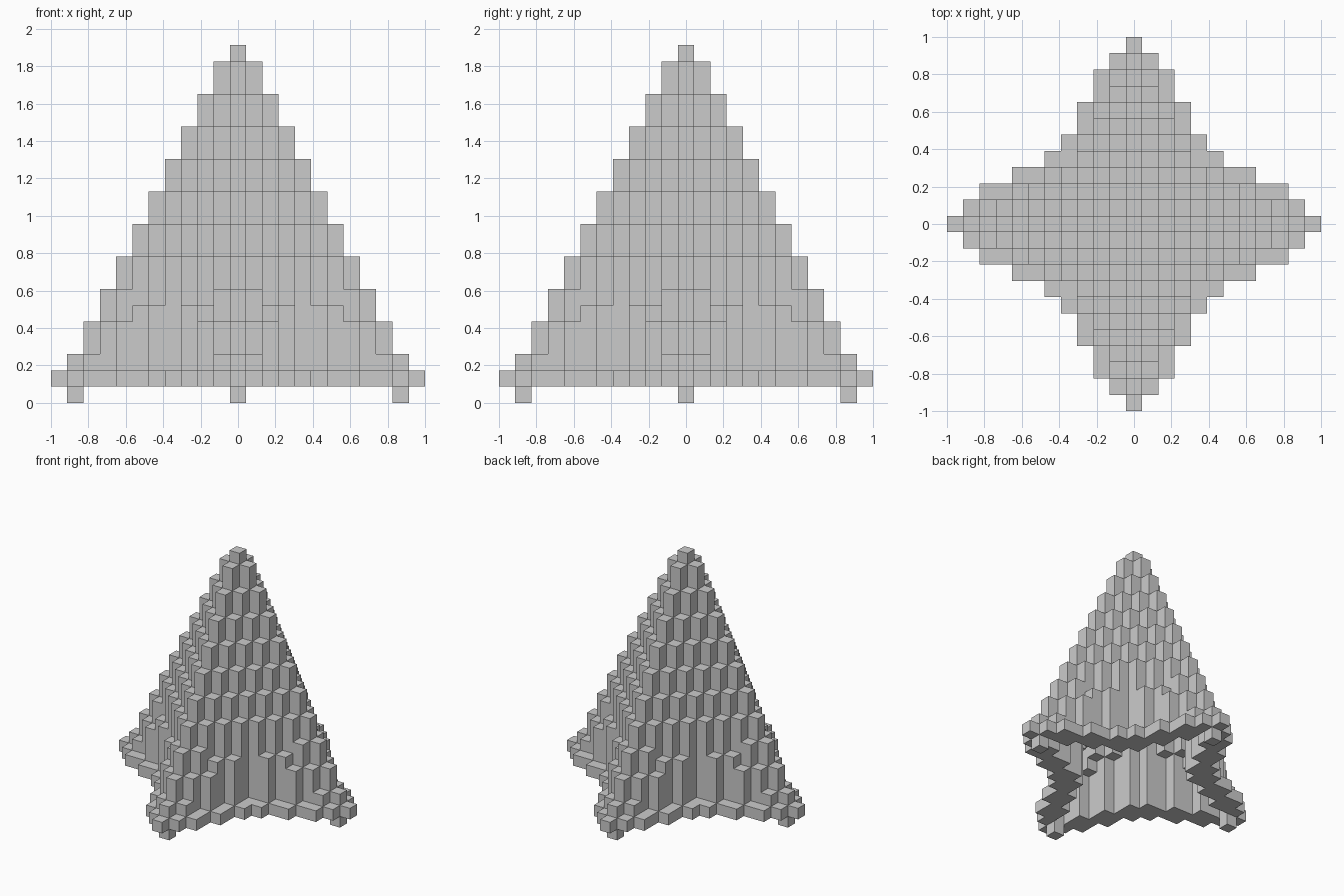
import bpy, bmesh

if "Cube" in bpy.data.objects:
    bpy.data.objects.remove(bpy.data.objects["Cube"])

S = 2 / 23          # block size
SIDES = [(1, 0), (0, 1), (-1, 0), (0, -1)]

# Half-widths (in blocks) of the star-shaped plan, row by row out from the centre
FLARE = {
    1: [11, 10, 9, 7, 5, 4, 3, 3, 2, 2, 1, 0],
    2: [10, 9, 7, 5, 3, 3, 2, 2, 1, 1, 0],
    3: [9, 8, 7, 5, 3, 3, 2, 2, 1, 0],
    4: [9, 8, 7, 5, 3, 3, 2, 2, 1, 0],
    5: [8, 7, 6, 5, 3, 3, 2, 1, 0],
    6: [8, 7, 5, 4, 3, 2, 1, 1, 0],
}


def plan(level):
    """Filled outline of one layer: star near the ground, diamond above."""
    r = (22 - level) // 2
    rows = FLARE.get(level) or [r - j for j in range(r + 1)]
    return {(i, j) for j in range(1 - len(rows), len(rows))
            for i in range(-rows[abs(j)], rows[abs(j)] + 1)}


def inset(cells):
    """Cells that are surrounded on all four sides."""
    return {c for c in cells
            if all((c[0] + a, c[1] + b) in cells for a, b in SIDES)}


def block_object(name, cells):
    """Skin a set of grid cells with square faces on exposed sides only."""
    bm = bmesh.new()
    cache = {}

    def vert(p):
        if p not in cache:
            cache[p] = bm.verts.new(((p[0] - .5) * S, (p[1] - .5) * S, p[2] * S))
        return cache[p]

    for c in sorted(cells):
        for axis in range(3):
            for d in (0, 1):
                n = list(c)
                n[axis] += 2 * d - 1
                if tuple(n) in cells:
                    continue
                quad = []
                for u, v in ((0, 0), (1, 0), (1, 1), (0, 1)):
                    p = list(c)
                    p[axis] += d
                    p[(axis + 1) % 3] += u
                    p[(axis + 2) % 3] += v
                    quad.append(vert(tuple(p)))
                bm.faces.new(quad if d else quad[::-1])
    me = bpy.data.meshes.new(name)
    bm.to_mesh(me)
    bm.free()
    ob = bpy.data.objects.new(name, me)
    bpy.context.collection.objects.link(ob)
    return ob


# Hollow stepped tent with a projecting rim at the bottom
tent = set()
for k in range(1, 22):
    hollow = inset(plan(max(k, 2))) & plan(min(k + 1, 21))
    if k == 21:
        hollow = set()
    tent |= {(i, j, k) for i, j in plan(k) - hollow}

# Four corner feet under the rim
tent |= {(10 * a, 10 * b, 0) for a, b in SIDES}

block_object("tent_shell", tent)
